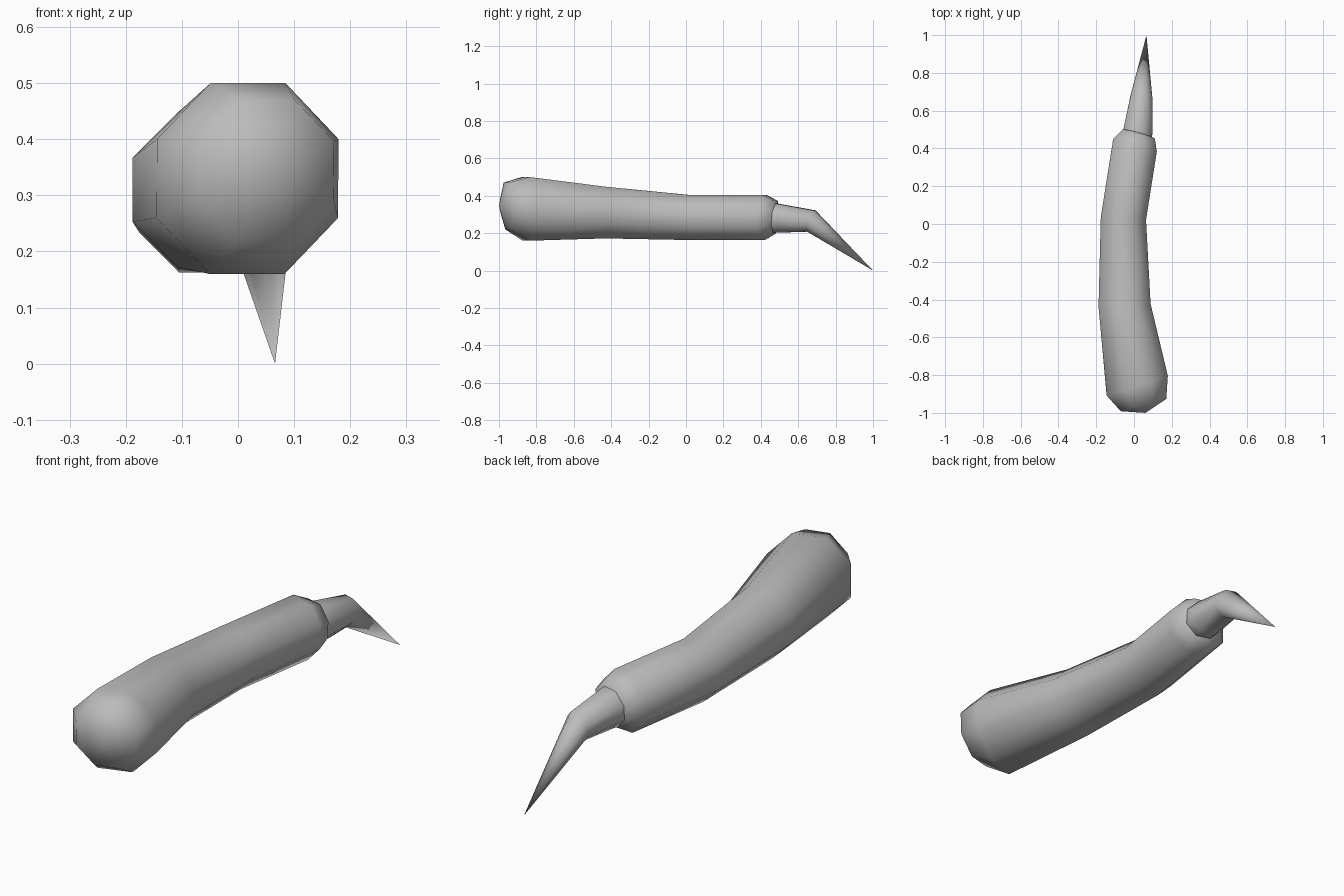
import bpy, bmesh
from math import sin, cos, pi, radians
from mathutils import Vector

cube = bpy.data.objects.get("Cube")
if cube:
    bpy.data.objects.remove(cube, do_unlink=True)

SIDES = 8


def make_material(name, color):
    mat = bpy.data.materials.new(name)
    mat.use_nodes = True
    mat.diffuse_color = color
    mat.node_tree.nodes["Principled BSDF"].inputs["Base Color"].default_value = color
    return mat


def add_ring(bm, x, y, z, half, yaw, pitch):
    """Octagon with flat top and sides, facing along +y, then turned."""
    radius = half / cos(pi / SIDES)
    a, p = radians(yaw), radians(pitch)
    right = Vector((cos(a), sin(a), 0))
    up = Vector((sin(a) * sin(p), -cos(a) * sin(p), cos(p)))
    verts = []
    for i in range(SIDES):
        t = 2 * pi * (i + 0.5) / SIDES
        verts.append(bm.verts.new(Vector((x, y, z)) + radius * (cos(t) * right + sin(t) * up)))
    return verts


def make_tube(name, rings, start, end, mat):
    """Loft octagonal rings and close both ends with a pole."""
    bm = bmesh.new()
    loops = [add_ring(bm, *r) for r in rings]
    first, last = bm.verts.new(start), bm.verts.new(end)
    for i in range(SIDES):
        j = (i + 1) % SIDES
        for a, b in zip(loops, loops[1:]):
            bm.faces.new((a[i], a[j], b[j], b[i]))
        bm.faces.new((first, loops[0][j], loops[0][i]))
        bm.faces.new((last, loops[-1][i], loops[-1][j]))
    bmesh.ops.recalc_face_normals(bm, faces=bm.faces)
    for f in bm.faces:
        f.smooth = True
    mesh = bpy.data.meshes.new(name)
    bm.to_mesh(mesh)
    bm.free()
    mesh.materials.append(mat)
    obj = bpy.data.objects.new(name, mesh)
    bpy.context.collection.objects.link(obj)
    return obj


grey = make_material("plain grey", (0.5, 0.5, 0.5, 1))

# Curved body: x, y, z, half width, yaw, pitch of each ring
body = [
    (0.05, -0.957, 0.345, 0.125, 15, 2),
    (0.017, -0.855, 0.33, 0.17, 18, 1),
    (-0.05, -0.43, 0.31, 0.138, 3, 0),
    (-0.056, 0.03, 0.283, 0.12, -4, 0),
    (0.005, 0.415, 0.283, 0.12, -16, -2),
    (0.025, 0.475, 0.285, 0.088, -16, -4),
]
make_tube("body", body, (0.06, -1.0, 0.345), (0.03, 0.495, 0.285), grey)

# Hooked claw, rooted inside the body
claw = [
    (0.01, 0.42, 0.283, 0.082, -12, 3),
    (0.022, 0.50, 0.28, 0.077, -12, 5),
    (0.04, 0.67, 0.265, 0.059, -18, -16),
]
make_tube("claw", claw, (0.01, 0.40, 0.283), (0.066, 1.0, 0.0), grey)
